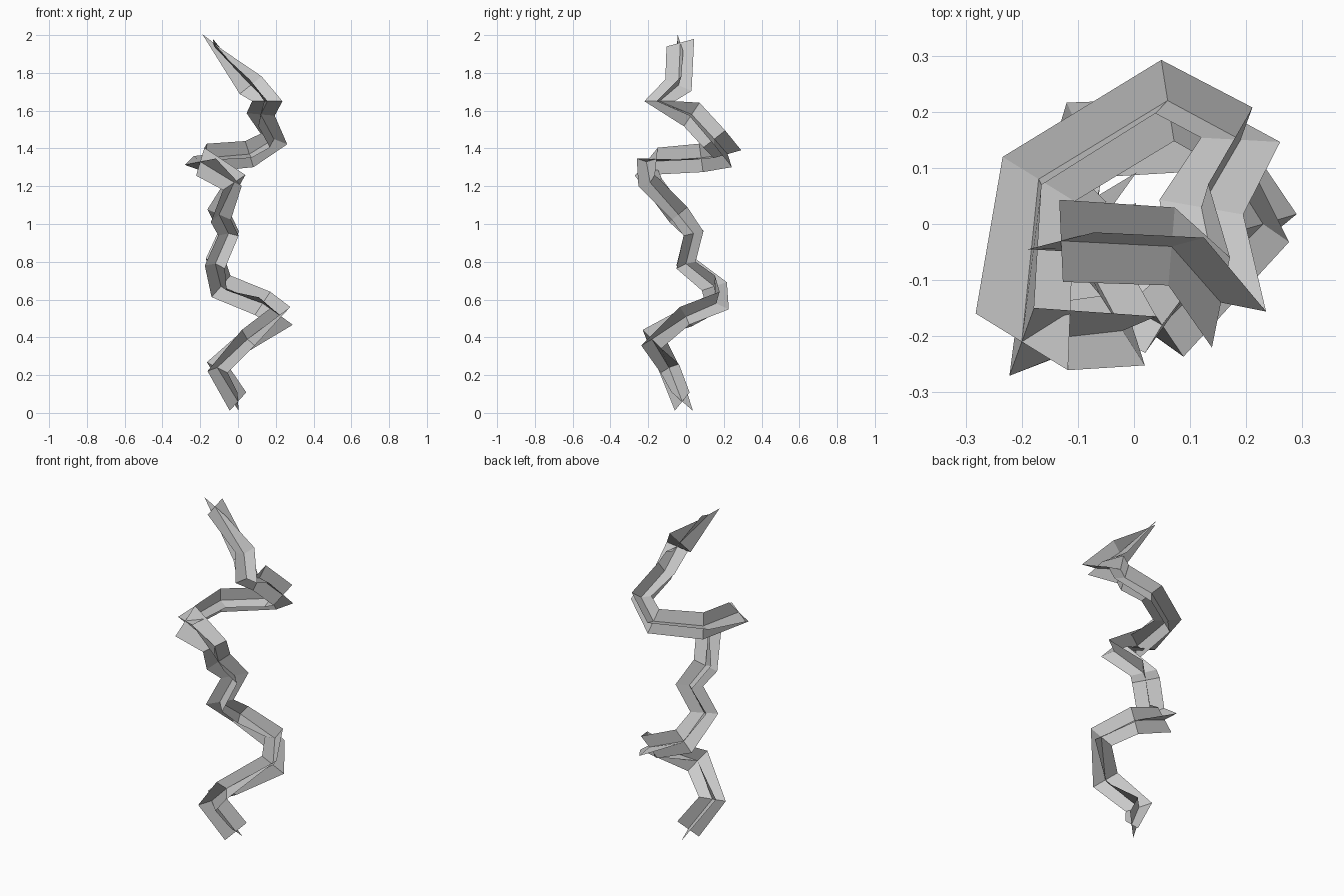
import bpy
from mathutils import Vector

if "Cube" in bpy.data.objects:
    bpy.data.objects.remove(bpy.data.objects["Cube"])

# Path of the vine: (centre, direction of one fin tip, optional section normal)
NODES = [
    ((0.00, -0.02, 0.06), (.05, .04, .05), (-.8, .4, .4)),
    ((-0.11, -0.09, 0.24), (.05, .05, .02)),
    ((0.05, -0.18, 0.39), (-.03, -.05, .05)),
    ((0.23, 0.00, 0.51), (.055, 0, -.05)),
    ((0.13, 0.16, 0.58), (.04, .02, .065)),
    ((-0.09, 0.15, 0.67), (.04, 0, .055)),
    ((-0.12, 0.00, 0.79), (.06, .06, 0)),
    ((-0.05, 0.04, 0.95), (.055, .055, 0)),
    ((-0.10, -0.04, 1.05), (-.06, .03, .03)),
    ((-0.02, -0.19, 1.22), (.03, -.055, -.01)),
    ((-0.20, -0.21, 1.33), (-.09, .045, -.01), (-.5, -.6, .64)),
    ((-0.17, 0.08, 1.35), (0, .02, -.08)),
    ((0.06, 0.22, 1.37), (.02, .02, -.06)),
    ((0.19, 0.15, 1.45), (.07, -.01, -.02)),
    ((0.12, 0.03, 1.58), (.075, 0, -.015)),
    ((0.155, -0.14, 1.65), (.075, -.015, -.01), (0, 0, 1)),
    ((0.067, -0.04, 1.735), (.065, .01, .035)),
    ((-0.13, -0.03, 1.96), (0, .075, .025), (.62, -.18, .75)),
]
RADIUS = 0.076
SHARP_RADIUS = {10: 0.098, 15: 0.082}

centres = [Vector(n[0]) for n in NODES]


def section_normal(i):
    if len(NODES[i]) > 2:
        return Vector(NODES[i][2]).normalized()
    a = (centres[i] - centres[i - 1]).normalized()
    b = (centres[i + 1] - centres[i]).normalized()
    return (a + b).normalized()


def section(i, previous):
    """Four fin tips, ordered to continue the previous section untwisted."""
    n = section_normal(i)
    d = Vector(NODES[i][1])
    d = (d - n * d.dot(n)).normalized()
    s = n.cross(d)
    tips = [d, s, -d, -s]
    if previous:
        orders = [o[k:] + o[:k] for o in (tips, tips[::-1]) for k in range(4)]
        tips = max(orders, key=lambda o: sum(p.dot(q) for p, q in zip(o, previous)))
    return tips


# Crossed fins: each section is a centre point plus four tips
verts, faces, tips = [], [], None
for i, c in enumerate(centres):
    tips = section(i, tips)
    r = SHARP_RADIUS.get(i, RADIUS)
    verts.append(c)
    verts += [c + t * r for t in tips]
    if i:
        a, b = (i - 1) * 5, i * 5
        faces += [(a, a + k, b + k, b) for k in range(1, 5)]

mesh = bpy.data.meshes.new("twisting_vine")
mesh.from_pydata([tuple(v) for v in verts], [], faces)
mesh.update()
vine = bpy.data.objects.new("twisting_vine", mesh)
bpy.context.collection.objects.link(vine)
